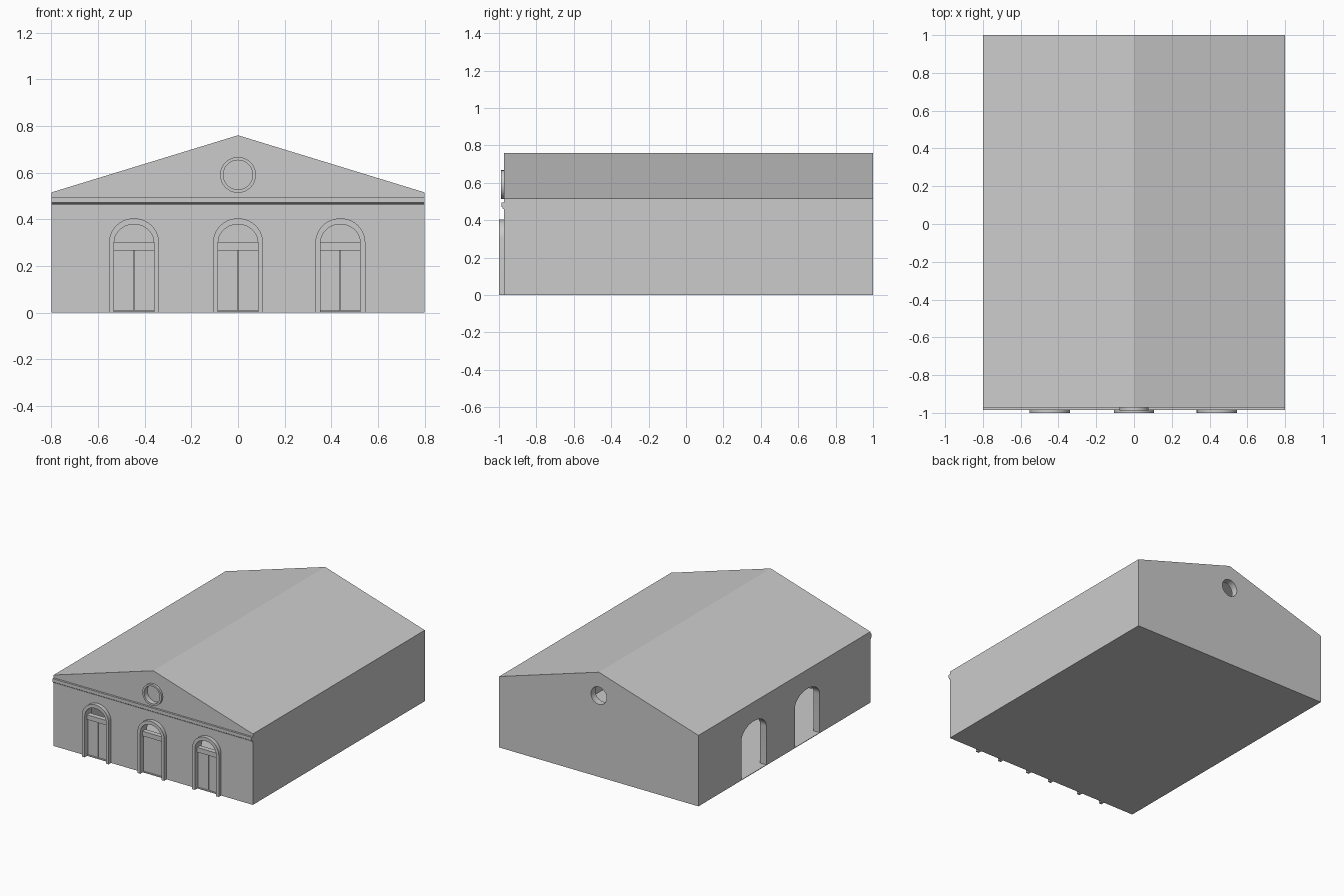
import bpy
import bmesh
from math import sin, cos, pi, radians

if "Cube" in bpy.data.objects:
    bpy.data.objects.remove(bpy.data.objects["Cube"], do_unlink=True)

# Single plaster grey
plaster = bpy.data.materials.new("plaster_grey")
plaster.use_nodes = True
GREY = (0.6, 0.6, 0.6, 1)
plaster.diffuse_color = GREY
plaster.node_tree.nodes["Principled BSDF"].inputs["Base Color"].default_value = GREY

WALL_Y = -0.972      # outer face of the front wall
BACK_Y = 1.0
HALF = 0.8           # half width of the building
THICK = 0.05         # wall thickness
FLOOR = 0.004
EAVE, RIDGE, SLAB = 0.515, 0.76, 0.018


def prism(name, points, start, end, axis="y"):
    """Extrude a closed (u, z) outline along the y or x axis."""
    def place(u, z, t):
        return (u, t, z) if axis == "y" else (t, u, z)
    bm = bmesh.new()
    face = bm.faces.new([bm.verts.new(place(u, z, start)) for u, z in points])
    grown = bmesh.ops.extrude_face_region(bm, geom=[face])["geom"]
    shift = (0, end - start, 0) if axis == "y" else (end - start, 0, 0)
    bmesh.ops.translate(bm, vec=shift, verts=[g for g in grown if isinstance(g, bmesh.types.BMVert)])
    bmesh.ops.recalc_face_normals(bm, faces=bm.faces)
    mesh = bpy.data.meshes.new(name)
    bm.to_mesh(mesh)
    bm.free()
    mesh.materials.append(plaster)
    obj = bpy.data.objects.new(name, mesh)
    bpy.context.collection.objects.link(obj)
    return obj


def rect(u0, u1, z0, z1):
    return [(u0, z0), (u1, z0), (u1, z1), (u0, z1)]


def circle(u, z, r, n=32):
    return [(u + r * cos(2 * pi * i / n), z + r * sin(2 * pi * i / n)) for i in range(n)]


def arch(u, half, spring, rise, base, n=20):
    """Arched opening outline, from the right foot over to the left foot."""
    curve = [(u + half * cos(pi * i / n), spring + rise * sin(pi * i / n)) for i in range(n + 1)]
    return [(u + half, base)] + curve + [(u - half, base)]


def cut(obj, cutter):
    mod = obj.modifiers.new("opening", "BOOLEAN")
    mod.operation = "DIFFERENCE"
    mod.solver = "EXACT"
    mod.object = cutter
    bpy.ops.object.select_all(action="DESELECT")
    bpy.context.view_layer.objects.active = obj
    obj.select_set(True)
    bpy.ops.object.modifier_apply(modifier=mod.name)
    bpy.data.objects.remove(cutter, do_unlink=True)


def smooth(obj):
    bpy.ops.object.select_all(action="DESELECT")
    bpy.context.view_layer.objects.active = obj
    obj.select_set(True)
    bpy.ops.object.shade_smooth_by_angle(angle=radians(30))


# Hollow walls with floor and gables
low_eave, low_ridge = EAVE - SLAB, RIDGE - SLAB
walls = prism("walls", [(-HALF, 0), (HALF, 0), (HALF, low_eave), (0, low_ridge), (-HALF, low_eave)],
              WALL_Y, BACK_Y)
inside = HALF - THICK
cut(walls, prism("room_cutter", rect(-inside, inside, FLOOR, 1), WALL_Y + THICK, BACK_Y - THICK))

# Pitched roof slab
prism("roof", [(-HALF, low_eave), (0, low_ridge), (HALF, low_eave),
               (HALF, EAVE), (0, RIDGE), (-HALF, EAVE)], WALL_Y, BACK_Y)

# Cornice across the front
prism("cornice", [(WALL_Y + 0.002, 0.46), (-0.979, 0.46), (-0.981, 0.468), (-0.986, 0.472),
                  (-0.986, 0.495), (WALL_Y + 0.002, 0.495)], -HALF, HALF, "x")

# Round window: openings in both gables, a ring and a pane at the front
EYE_Z, EYE_R = 0.59, 0.063
for y in (WALL_Y, BACK_Y):
    cut(walls, prism("eye_cutter", circle(0, EYE_Z, EYE_R), y - 0.1, y + 0.1))
ring = prism("round_window_ring", circle(0, EYE_Z, 0.077), -0.988, WALL_Y + 0.002)
cut(ring, prism("ring_cutter", circle(0, EYE_Z, EYE_R), -1.1, -0.9))
smooth(ring)
prism("round_window_pane", circle(0, EYE_Z, EYE_R + 0.002), -0.95, -0.942)

# Three arched front doorways
IN_HALF, SPRING, IN_RISE = 0.085, 0.3, 0.078
for side, x in (("right", -0.446), ("middle", 0), ("left", 0.439)):
    cut(walls, prism("door_cutter", arch(x, IN_HALF, SPRING, IN_RISE, FLOOR), -1.1, -0.9))
    outer = arch(x, 0.107, SPRING, 0.104, 0)
    inner = arch(x, IN_HALF, SPRING, IN_RISE, 0)
    frame = prism(side + "_door_frame", outer + inner[::-1], -1, WALL_Y + 0.002)
    smooth(frame)
    prism(side + "_door_transom", rect(x - IN_HALF, x + IN_HALF, 0.266, SPRING), -0.976, -0.94)
    for leaf, s in (("right", -1), ("left", 1)):
        u0, u1 = sorted((x + s * 0.0015, x + s * IN_HALF))
        prism(f"{side}_door_{leaf}_leaf", rect(u0, u1, 0.007, 0.266), -0.964, -0.944)

# Two open archways in the right-hand wall
for y in (0.364, -0.248):
    cut(walls, prism("archway_cutter", arch(y, 0.143, 0.285, 0.092, FLOOR), -0.9, -0.7, "x"))
smooth(walls)
